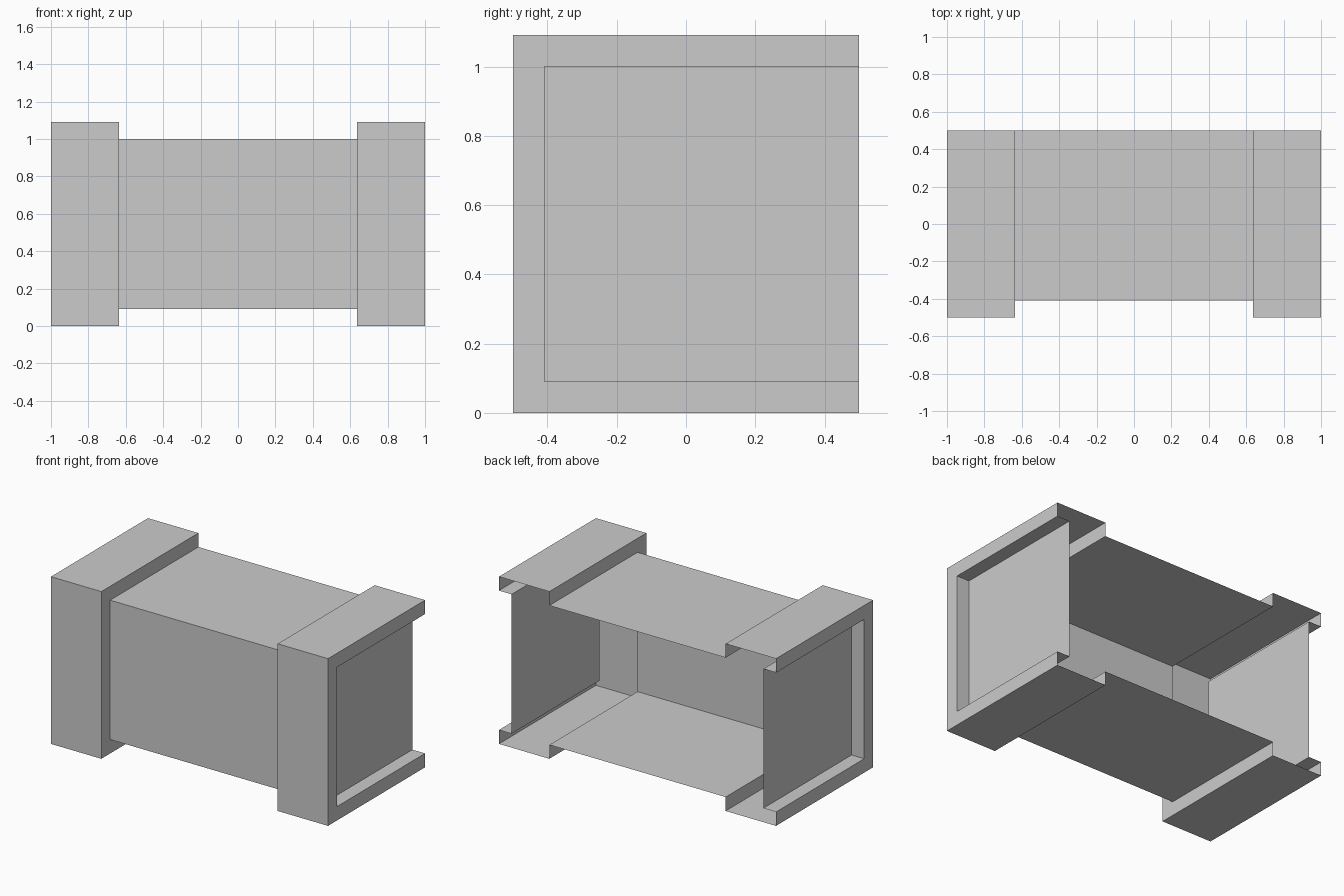
import bpy
import bmesh

if "Cube" in bpy.data.objects:
    bpy.data.objects.remove(bpy.data.objects["Cube"])

U = 1 / 11            # step and recess depth
HEIGHT = 12 * U
STEP_X = 7 * U        # where the raised end bands begin


def u_section(bm, x, inset):
    """Open-backed U profile across the body at position x."""
    lo, hi, front = inset, HEIGHT - inset, -0.5 + inset
    return [bm.verts.new((x, y, z)) for y, z in
            ((0.5, hi), (front, hi), (front, lo), (0.5, lo))]


# One thin shell, open at the back: recessed end, raised band, body, band, end
half = [(STEP_X, U), (STEP_X, 0), (1, 0), (1, U), (1 - U, U)]
stations = [(-x, m) for x, m in reversed(half)] + half

bm = bmesh.new()
rings = [u_section(bm, x, m) for x, m in stations]
for a, b in zip(rings, rings[1:]):
    for i in range(3):
        bm.faces.new((a[i], a[i + 1], b[i + 1], b[i]))

# Recessed end panels
bm.faces.new(rings[0][::-1])
bm.faces.new(rings[-1])

mesh = bpy.data.meshes.new("open_back_crate")
bm.to_mesh(mesh)
bm.free()
crate = bpy.data.objects.new("open_back_crate", mesh)
bpy.context.collection.objects.link(crate)
